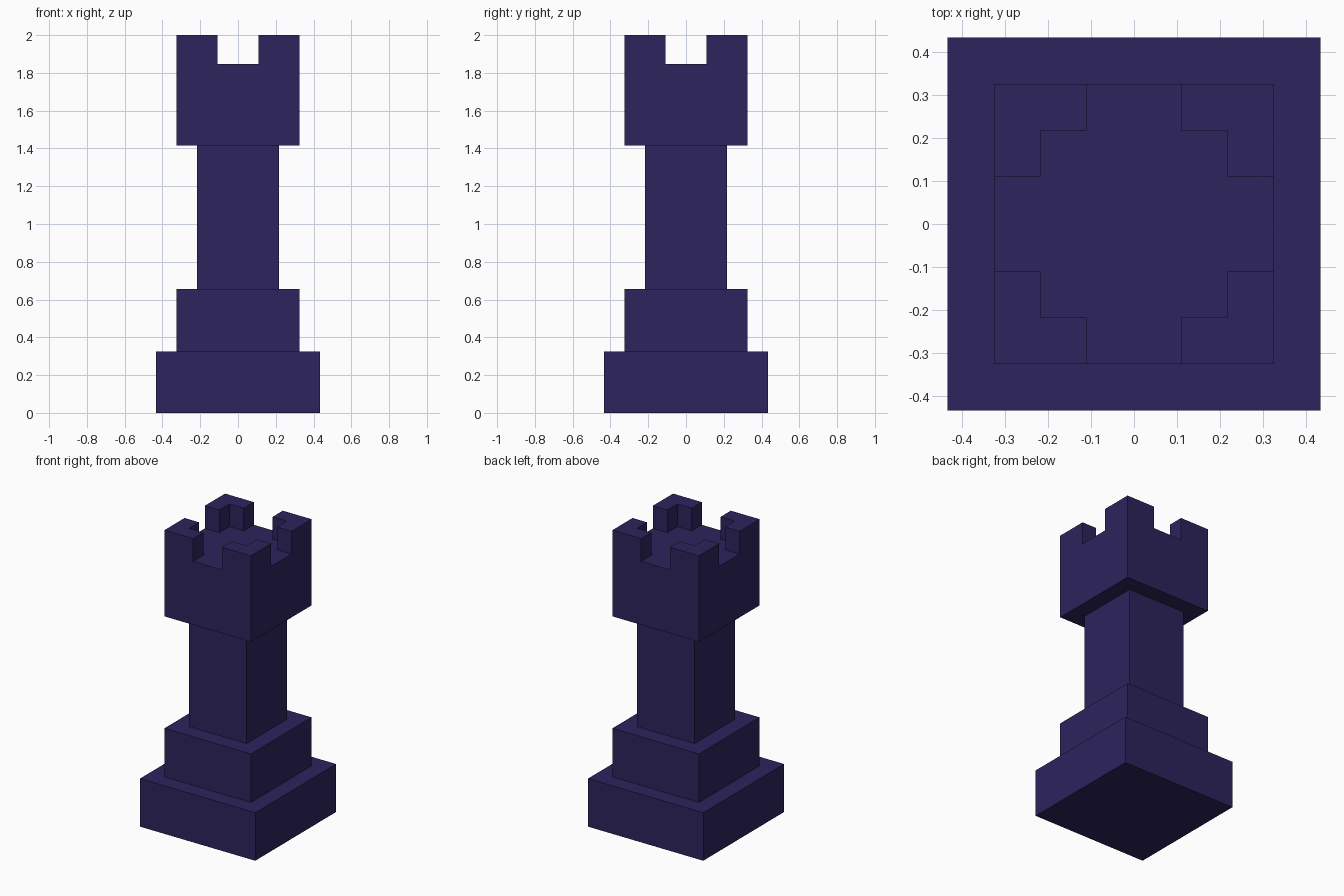
import bpy, bmesh

if "Cube" in bpy.data.objects:
    bpy.data.objects.remove(bpy.data.objects["Cube"])

mat = bpy.data.materials.new("dark_indigo")
mat.diffuse_color = (0.026, 0.017, 0.107, 1.0)
mat.use_nodes = True
mat.node_tree.nodes["Principled BSDF"].inputs["Base Color"].default_value = mat.diffuse_color


def prism(name, outlines, z0, z1):
    """Extrude one or more flat outlines from z0 up to z1."""
    bm = bmesh.new()
    for pts in outlines:
        low = [bm.verts.new((x, y, z0)) for x, y in pts]
        high = [bm.verts.new((x, y, z1)) for x, y in pts]
        bm.faces.new(low[::-1])
        bm.faces.new(high)
        n = len(pts)
        for i in range(n):
            j = (i + 1) % n
            bm.faces.new((low[i], low[j], high[j], high[i]))
    bmesh.ops.recalc_face_normals(bm, faces=bm.faces)
    mesh = bpy.data.meshes.new(name)
    bm.to_mesh(mesh)
    bm.free()
    mesh.materials.append(mat)
    obj = bpy.data.objects.new(name, mesh)
    bpy.context.collection.objects.link(obj)
    return obj


def square(h):
    return [(-h, -h), (h, -h), (h, h), (-h, h)]


# Stacked square tiers: name, half width, bottom, top
for name, h, z0, z1 in [
    ("base", 0.433, 0.0, 0.326),
    ("plinth", 0.325, 0.326, 0.655),
    ("shaft", 0.217, 0.655, 1.415),
    ("head", 0.325, 1.415, 1.846),
]:
    prism(name, [square(h)], z0, z1)

# L-shaped battlements, one turned into each corner
a, b, c = 0.109, 0.217, 0.325
corner = [(c, a), (c, c), (a, c), (a, b), (b, b), (b, a)]
corners = []
for _ in range(4):
    corners.append(corner)
    corner = [(-y, x) for x, y in corner]
prism("battlements", corners, 1.846, 2.0)
